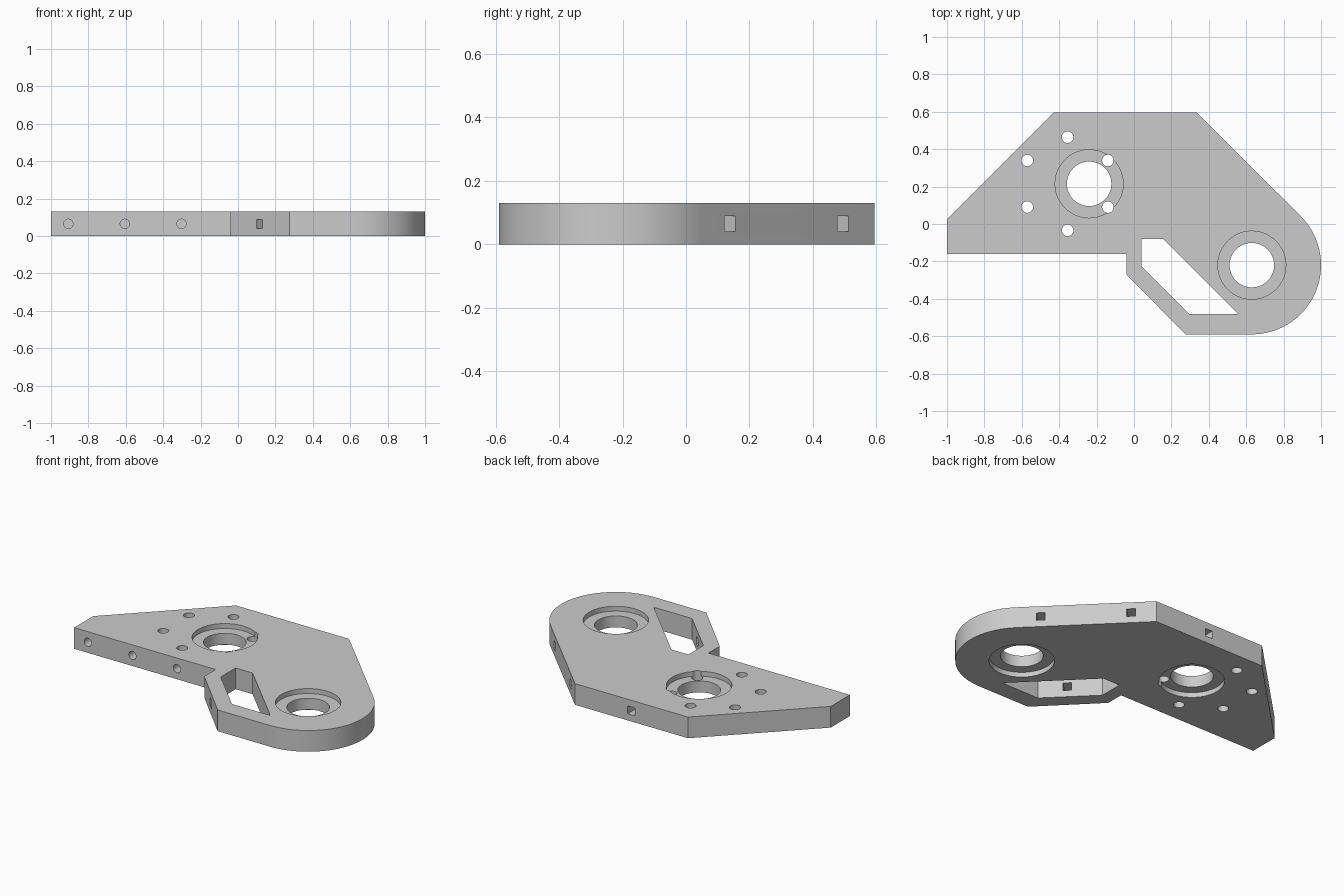
import bpy, bmesh, math
from mathutils import Matrix, Vector

if "Cube" in bpy.data.objects:
    bpy.data.objects.remove(bpy.data.objects["Cube"], do_unlink=True)

THICK = 0.13
MID = THICK / 2
STEP = 0.03

grey = bpy.data.materials.new("plain_grey")
grey.use_nodes = True
colour = (0.6, 0.6, 0.6, 1)
grey.diffuse_color = colour
grey.node_tree.nodes["Principled BSDF"].inputs["Base Color"].default_value = colour


def prism(name, points, bottom, top):
    """Closed solid from a flat outline."""
    bm = bmesh.new()
    face = bm.faces.new([bm.verts.new((x, y, bottom)) for x, y in points])
    side = bmesh.ops.extrude_face_region(bm, geom=[face])["geom"]
    verts = [v for v in side if isinstance(v, bmesh.types.BMVert)]
    bmesh.ops.translate(bm, verts=verts, vec=(0, 0, top - bottom))
    bmesh.ops.recalc_face_normals(bm, faces=bm.faces[:])
    mesh = bpy.data.meshes.new(name)
    bm.to_mesh(mesh)
    bm.free()
    mesh.materials.append(grey)
    obj = bpy.data.objects.new(name, mesh)
    bpy.context.collection.objects.link(obj)
    return obj


def arc(cx, cy, r, start, end, n):
    angles = [math.radians(start + (end - start) * i / n) for i in range(n + 1)]
    return [(cx + r * math.cos(a), cy + r * math.sin(a)) for a in angles]


def circle(cx, cy, r, n=48):
    return arc(cx, cy, r, 0, 360, n)[:-1]


# Plate with one rounded end
outline = [(-1, -0.16), (-0.04, -0.16), (-0.04, -0.27), (0.275, -0.59)]
outline += arc(0.63, -0.22, 0.37, -90, 45, 40)
outline += [(0.337, 0.595), (-0.43, 0.595), (-1, 0.025)]
plate = prism("bracket_plate", outline, 0, THICK)


def cut(cutter):
    """Subtract a helper solid from the plate, then discard it."""
    cutter.hide_render = True
    mod = plate.modifiers.new("cut", "BOOLEAN")
    mod.operation, mod.solver, mod.object = "DIFFERENCE", "EXACT", cutter
    bpy.context.view_layer.objects.active = plate
    bpy.ops.object.modifier_apply(modifier=mod.name)
    bpy.data.objects.remove(cutter, do_unlink=True)


def cut_side(points, x, y, direction, depth):
    """Cut a small pocket into an edge face, along the inward direction."""
    inward = Vector(direction).normalized()
    cutter = prism("pocket_cutter", points, -0.02, depth)
    up = Vector((0, 0, 1))
    frame = Matrix((up.cross(inward), up, -inward)).transposed()
    frame.col[0], frame.col[2] = up.cross(inward), inward
    cutter.matrix_world = Matrix.Translation((x, y, MID)) @ frame.to_4x4()
    bpy.context.view_layer.update()
    cut(cutter)


# Bearing seats, stepped on both faces
for cx, cy in [(-0.24, 0.215), (0.63, -0.22)]:
    cut(prism("bore_cutter", circle(cx, cy, 0.119), -0.1, 0.3))
    cut(prism("top_seat_cutter", circle(cx, cy, 0.182), THICK - STEP, 0.3))
    cut(prism("bottom_seat_cutter", circle(cx, cy, 0.182), -0.1, STEP))

# Ring of six mounting holes
for x, y in arc(-0.355, 0.215, 0.249, 30, 330, 5):
    cut(prism("mount_hole_cutter", circle(x, y, 0.031, 24), -0.1, 0.3))

# Slanted window
window = [(0.04, -0.08), (0.155, -0.08), (0.555, -0.48), (0.295, -0.48), (0.04, -0.225)]
cut(prism("window_cutter", window, -0.1, 0.3))

# Round blind holes along the front edge
for x in (-0.907, -0.605, -0.302):
    cut_side(circle(0, 0, 0.025, 24), x, -0.16, (0, 1, 0), 0.09)

# Square pockets in the slanted and back edges
h = 0.024
square = [(-h, -h), (h, -h), (h, h), (-h, h)]
cut_side(square, 0.793, 0.138, (-1, -1, 0), 0.1)
cut_side(square, 0.437, 0.495, (-1, -1, 0), 0.1)
cut_side(square, -0.045, 0.595, (0, -1, 0), 0.1)
cut_side(square, 0.115, -0.427, (1, 1, 0), 0.12)

# Smooth curved walls, crisp edges
bpy.ops.object.select_all(action="DESELECT")
plate.select_set(True)
bpy.context.view_layer.objects.active = plate
bpy.ops.object.shade_smooth_by_angle(angle=math.radians(30))
